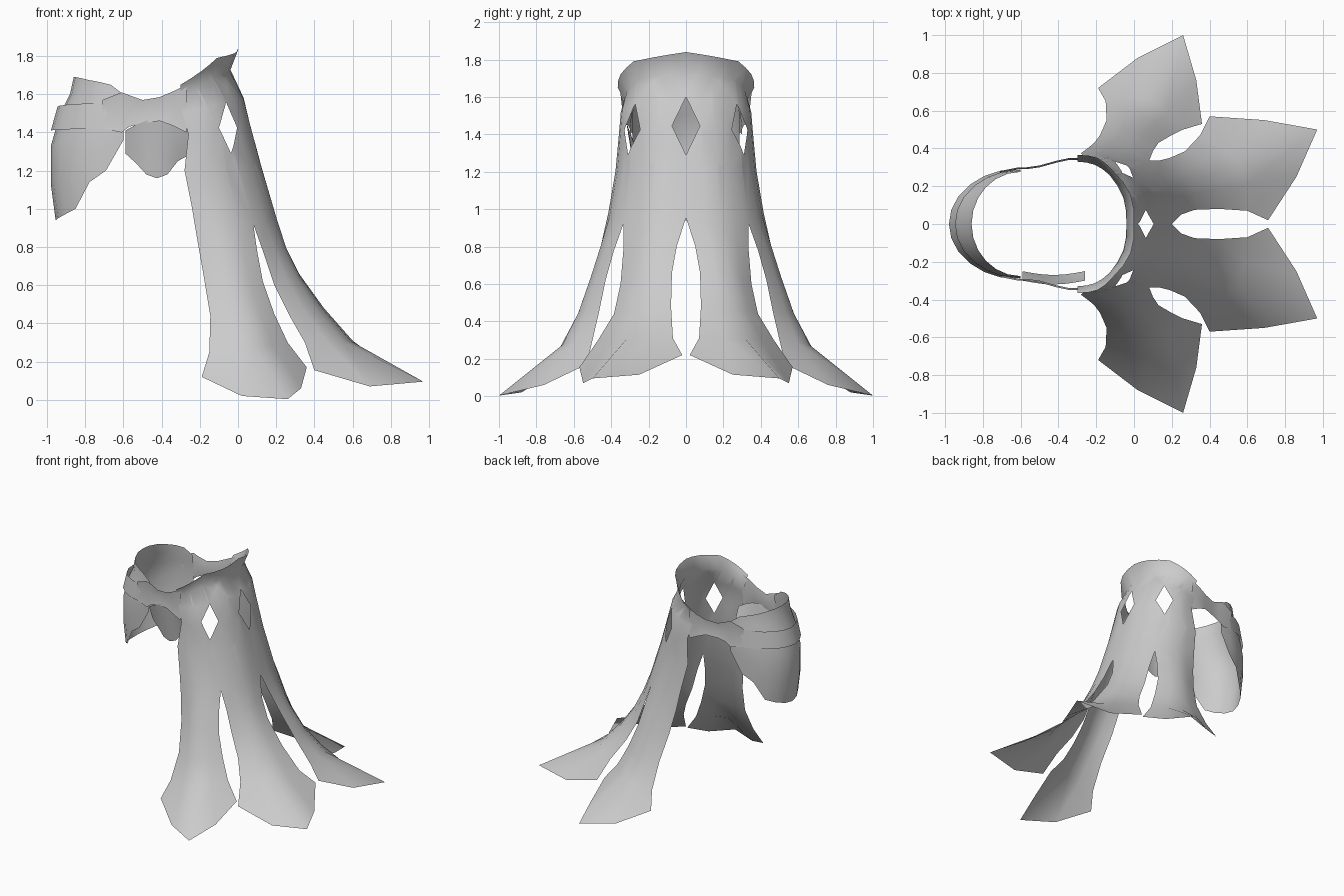
import bpy
import bmesh
import math
from mathutils import Vector

if "Cube" in bpy.data.objects:
    bpy.data.objects.remove(bpy.data.objects["Cube"], do_unlink=True)

# One plain cloth colour
GREY = (0.6, 0.6, 0.6, 1.0)
cloth = bpy.data.materials.new("grey_cloth")
cloth.use_nodes = True
cloth.diffuse_color = GREY
cloth.node_tree.nodes["Principled BSDF"].inputs["Base Color"].default_value = GREY


def add_sheet(bm, rows):
    """Skin a grid of points; rows run downwards, columns run to the viewer's right."""
    grid = [[bm.verts.new(point) for point in row] for row in rows]
    for upper, lower in zip(grid, grid[1:]):
        for c in range(len(upper) - 1):
            bm.faces.new((upper[c], lower[c], lower[c + 1], upper[c + 1]))


def finish(name, bm, mirrored=True):
    """Turn the bmesh into a smooth object, mirrored across the y = 0 plane."""
    bmesh.ops.remove_doubles(bm, verts=bm.verts[:], dist=0.0005)
    mesh = bpy.data.meshes.new(name)
    bm.to_mesh(mesh)
    bm.free()
    mesh.materials.append(cloth)
    mesh.shade_smooth()
    obj = bpy.data.objects.new(name, mesh)
    bpy.context.collection.objects.link(obj)
    if mirrored:
        mirror = obj.modifiers.new("Mirror", "MIRROR")
        mirror.use_axis = (False, True, False)
        mirror.merge_threshold = 0.002
    return obj


def bowed(start, end, bulge, steps=4):
    """Points from start to end, bowed outwards in the horizontal plane."""
    a, b = Vector(start), Vector(end)
    along = b - a
    outward = Vector((along.y, -along.x, 0)).normalized()
    return [a.lerp(b, i / steps) + outward * bulge * math.sin(math.pi * i / steps)
            for i in range(steps + 1)]


def cut_diamond(bm, centre, facing, half_width, half_height):
    """Slice a diamond outline through nearby faces and remove its inside."""
    centre = Vector(centre)
    up = Vector((0, 0, 1))
    side = up.cross(Vector(facing)).normalized()
    reach = half_height * 2

    def nearby():
        return [f for f in bm.faces if (f.calc_center_median() - centre).length < reach]

    for sx in (-1, 1):
        for sz in (-1, 1):
            faces = nearby()
            geom = set(faces)
            for f in faces:
                geom.update(f.edges)
                geom.update(f.verts)
            bmesh.ops.bisect_plane(
                bm, geom=list(geom), dist=0.00001,
                plane_co=centre + side * sx * half_width,
                plane_no=side * sx * half_height + up * sz * half_width)
    inside = []
    for f in nearby():
        d = f.calc_center_median() - centre
        if abs(d.dot(side)) / half_width + abs(d.z) / half_height < 0.999:
            inside.append(f)
    bmesh.ops.delete(bm, geom=inside, context="FACES")


# Cape body: edge lines from collar rim down to where the tails split
spine = [(0, 0, 1.84), (-.04, 0, 1.73), (.03, 0, 1.58),
         (.07, 0, 1.42), (.12, 0, 1.23), (.2, 0, .955)]
seam = [(-.11, .28, 1.79), (-.13, .26, 1.69), (-.07, .28, 1.56),
        (-.04, .29, 1.41), (0, .3, 1.22), (.08, .335, .92)]
front_edge = [(-.3, .365, 1.65), (-.3, .33, 1.58), (-.29, .345, 1.5),
              (-.26, .355, 1.39), (-.28, .375, 1.2), (-.24, .405, 1)]
back_bulge = (.04, .03, .035, .04, .045, .05)
side_bulge = (.03, .02, .03, .03, .03, .04)

# Tail edges below the split
back_inner = [(.25, .05, .8), (.32, .075, .66), (.45, .08, .48), (.6, .07, .31)]
back_outer = [(.13, .335, .78), (.19, .35, .6), (.27, .385, .44), (.35, .47, .3)]
side_inner = [(.1, .385, .78), (.13, .43, .62), (.19, .465, .45), (.26, .5, .3)]
side_outer = [(-.21, .43, .82), (-.18, .47, .65), (-.145, .55, .44), (-.15, .65, .25)]
tail_bulge = (.05, .06, .07, .09)

# Pointed hems
back_hem = [(.71, .02, .22), (.86, .25, .115), (.97, .5, .095), (.69, .55, .07), (.4, .57, .155)]
side_hem = [(.36, .53, .17), (.33, .76, .06), (.26, 1, .003), (.02, .88, .02), (-.19, .72, .12)]

bm = bmesh.new()
back_rows = [bowed(*line) for line in zip(spine, seam, back_bulge)]
side_rows = [bowed(*line) for line in zip(seam, front_edge, side_bulge)]
add_sheet(bm, back_rows)
add_sheet(bm, side_rows)
for top_row, inner, outer, hem in ((back_rows[-1], back_inner, back_outer, back_hem),
                                   (side_rows[-1], side_inner, side_outer, side_hem)):
    add_sheet(bm, [top_row] + [bowed(*line) for line in zip(inner, outer, tail_bulge)] + [hem])
bmesh.ops.remove_doubles(bm, verts=bm.verts[:], dist=0.0005)
cut_diamond(bm, (.06, 0, 1.445), (1, 0, 0), .075, .155)
cut_diamond(bm, (-.05, .29, 1.425), (.57, .82, 0), .063, .135)
finish("cape", bm)

# Shoulder straps: x, y, top height, bottom height
strap = [(-.27, .35, 1.65, 1.4), (-.34, .35, 1.615, 1.435), (-.41, .335, 1.585, 1.46),
         (-.5, .31, 1.57, 1.45), (-.57, .3, 1.595, 1.43), (-.61, .3, 1.61, 1.4),
         (-.71, .28, 1.57, 1.42)]
bm = bmesh.new()
add_sheet(bm, [[(x, y, top) for x, y, top, low in strap],
               [(x, y - .01, (top + low) / 2) for x, y, top, low in strap],
               [(x, y, low) for x, y, top, low in strap]])
finish("shoulder_strap", bm)


def oval(angle, reach, width, z):
    """A point on the oval around the front of the neck."""
    return (-.6 - reach * math.cos(angle), width * math.sin(angle), z)


# Front band wrapping over the bib
angles = [math.radians(a) for a in (75, 60, 45, 30, 15, 0)]
bm = bmesh.new()
add_sheet(bm, [[oval(a, .345, .285, 1.535 + .02 * math.sin(a)) for a in angles],
               [oval(a, .38, .295, 1.41 + .01 * math.sin(a)) for a in angles]])
finish("front_band", bm)

# Bib: flared collar above the band, scalloped hem below
bib_top = (1.6, 1.65, 1.665, 1.675, 1.685, 1.69, 1.69)
bib_hem = (1.36, 1.2, 1.14, 1.0, .97, .95, .94)
angles = [math.radians(90 - 15 * i) for i in range(7)]
rows = []
for drop, reach in ((0, .26), (.12, .28), (.25, .33), (.48, .38), (.75, .38), (1, .355)):
    rows.append([oval(a, reach, .25 + .1 * reach, top + (low - top) * drop)
                 for a, top, low in zip(angles, bib_top, bib_hem)])
bm = bmesh.new()
add_sheet(bm, rows)
finish("bib", bm)

# Small scalloped flap hanging under one strap
flap_hem = (1.29, 1.24, 1.18, 1.16, 1.18, 1.25, 1.28)
rows = []
for drop in (0, .35, .7, 1):
    row = []
    for i, low in enumerate(flap_hem):
        t = i / (len(flap_hem) - 1)
        bow = math.sin(math.pi * t)
        top = 1.41 + .06 * bow
        row.append((-.59 + .33 * t, -.3 - .02 * bow + .05 * drop, top + (low - top) * drop))
    rows.append(row)
bm = bmesh.new()
add_sheet(bm, rows)
finish("side_flap", bm, mirrored=False)
